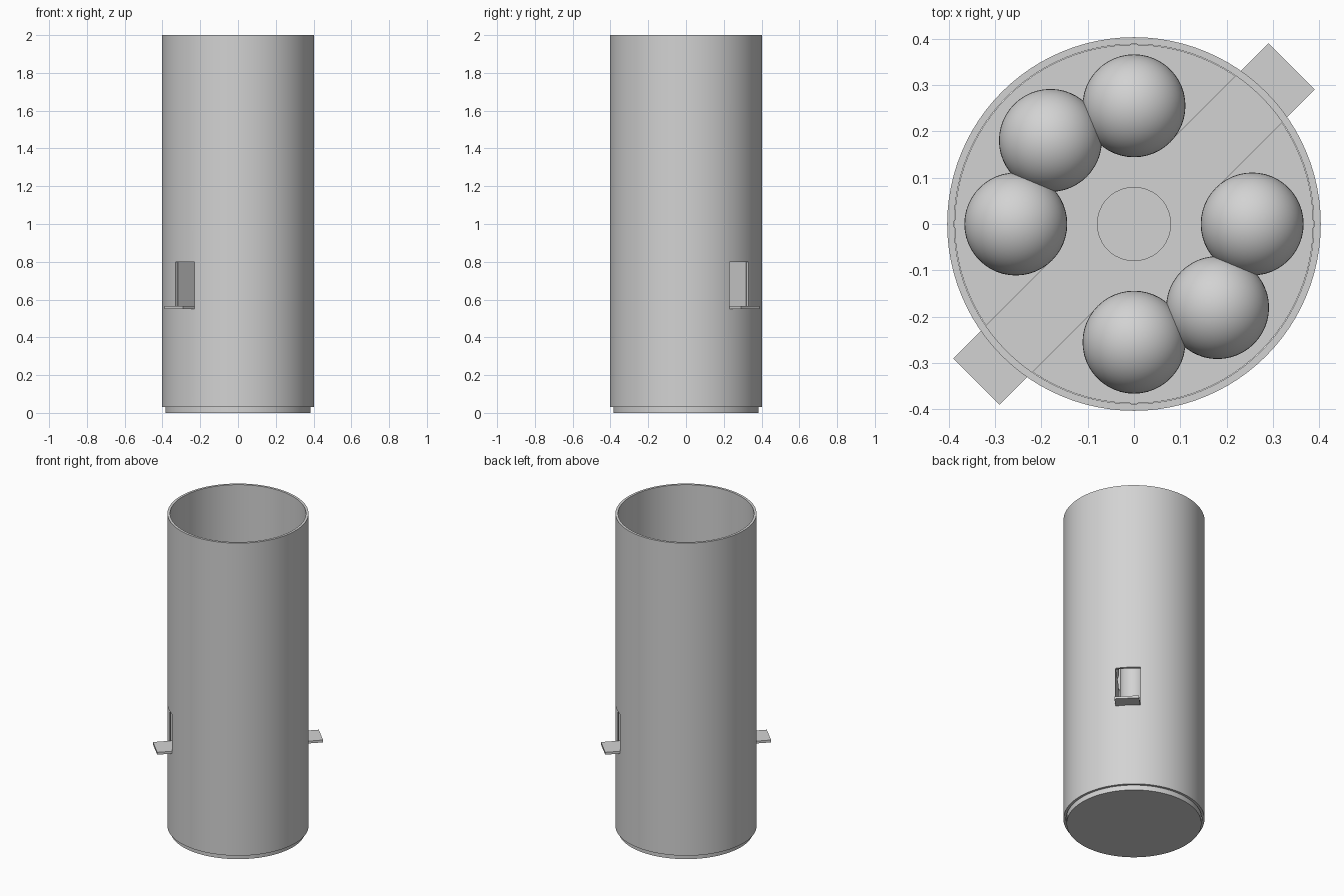
import bpy
import bmesh
from math import radians, cos, sin, pi

default = bpy.data.objects.get("Cube")
if default:
    bpy.data.objects.remove(default, do_unlink=True)

grey = bpy.data.materials.new("plain_grey")
grey.use_nodes = True
colour = (0.65, 0.65, 0.65, 1)
grey.diffuse_color = colour
grey.node_tree.nodes["Principled BSDF"].inputs["Base Color"].default_value = colour


def add_object(name, bm):
    bmesh.ops.recalc_face_normals(bm, faces=bm.faces)
    mesh = bpy.data.meshes.new(name)
    bm.to_mesh(mesh)
    bm.free()
    mesh.materials.append(grey)
    obj = bpy.data.objects.new(name, mesh)
    bpy.context.collection.objects.link(obj)
    return obj


def activate(obj):
    bpy.ops.object.select_all(action="DESELECT")
    obj.select_set(True)
    bpy.context.view_layer.objects.active = obj


def smooth(obj):
    activate(obj)
    bpy.ops.object.shade_smooth_by_angle(angle=radians(30))


def cylinder(name, radius, z0, z1, segments=96):
    bm = bmesh.new()
    bmesh.ops.create_cone(bm, cap_ends=True, segments=segments, radius1=radius,
                          radius2=radius, depth=z1 - z0)
    bmesh.ops.translate(bm, verts=bm.verts, vec=(0, 0, (z0 + z1) / 2))
    return add_object(name, bm)


def ring(name, inner, outer, z0, z1, segments=96):
    """Rectangular profile swept round the z axis."""
    bm = bmesh.new()
    profile = [(outer, z0), (outer, z1), (inner, z1), (inner, z0)]
    loops = []
    for i in range(segments):
        a = 2 * pi * i / segments
        loops.append([bm.verts.new((r * cos(a), r * sin(a), z)) for r, z in profile])
    for i, here in enumerate(loops):
        there = loops[(i + 1) % segments]
        for j in range(4):
            k = (j + 1) % 4
            bm.faces.new((here[j], there[j], there[k], here[k]))
    return add_object(name, bm)


def diagonal_box(name, length, width, z0, z1):
    bm = bmesh.new()
    bmesh.ops.create_cube(bm, size=1)
    bmesh.ops.scale(bm, verts=bm.verts, vec=(length, width, z1 - z0))
    bmesh.ops.translate(bm, verts=bm.verts, vec=(0, 0, (z0 + z1) / 2))
    obj = add_object(name, bm)
    obj.rotation_euler.z = radians(45)
    return obj


def cut(obj, z0, z1):
    """Cut the diagonal channel out of a part."""
    cutter = diagonal_box("channel_cutter", 1.2, 0.1414, z0, z1)
    cutter.hide_render = True
    mod = obj.modifiers.new("channel", "BOOLEAN")
    mod.operation = "DIFFERENCE"
    mod.solver = "EXACT"
    mod.object = cutter
    activate(obj)
    bpy.ops.object.modifier_apply(modifier=mod.name)
    bpy.data.objects.remove(cutter, do_unlink=True)


# Outer tube with two opposite slots
tube = ring("outer_tube", 0.388, 0.403, 0.03, 2.0)
cut(tube, 0.55, 0.8)
smooth(tube)

# Bottom cap, inner floor and central post
smooth(cylinder("bottom_cap", 0.385, 0, 0.04))
smooth(cylinder("inner_floor", 0.387, 0.53, 0.565))
smooth(cylinder("central_post", 0.08, 0.56, 1.05, 48))

# Raised ledge split by the channel, and the plate that sticks out of it
ledge = ring("ball_ledge", 0.21, 0.387, 0.555, 0.8)
cut(ledge, 0.5, 0.9)
smooth(ledge)
diagonal_box("outlet_plate", 0.962, 0.1414, 0.55, 0.565)

# Two groups of three balls either side of the channel
for number, angle in enumerate((0, -45, -90, 90, 135, 180), 1):
    bm = bmesh.new()
    bmesh.ops.create_uvsphere(bm, u_segments=48, v_segments=24, radius=0.111)
    a = radians(angle)
    bmesh.ops.translate(bm, verts=bm.verts,
                        vec=(0.255 * cos(a), 0.255 * sin(a), 0.91))
    smooth(add_object(f"ball_{number}", bm))
